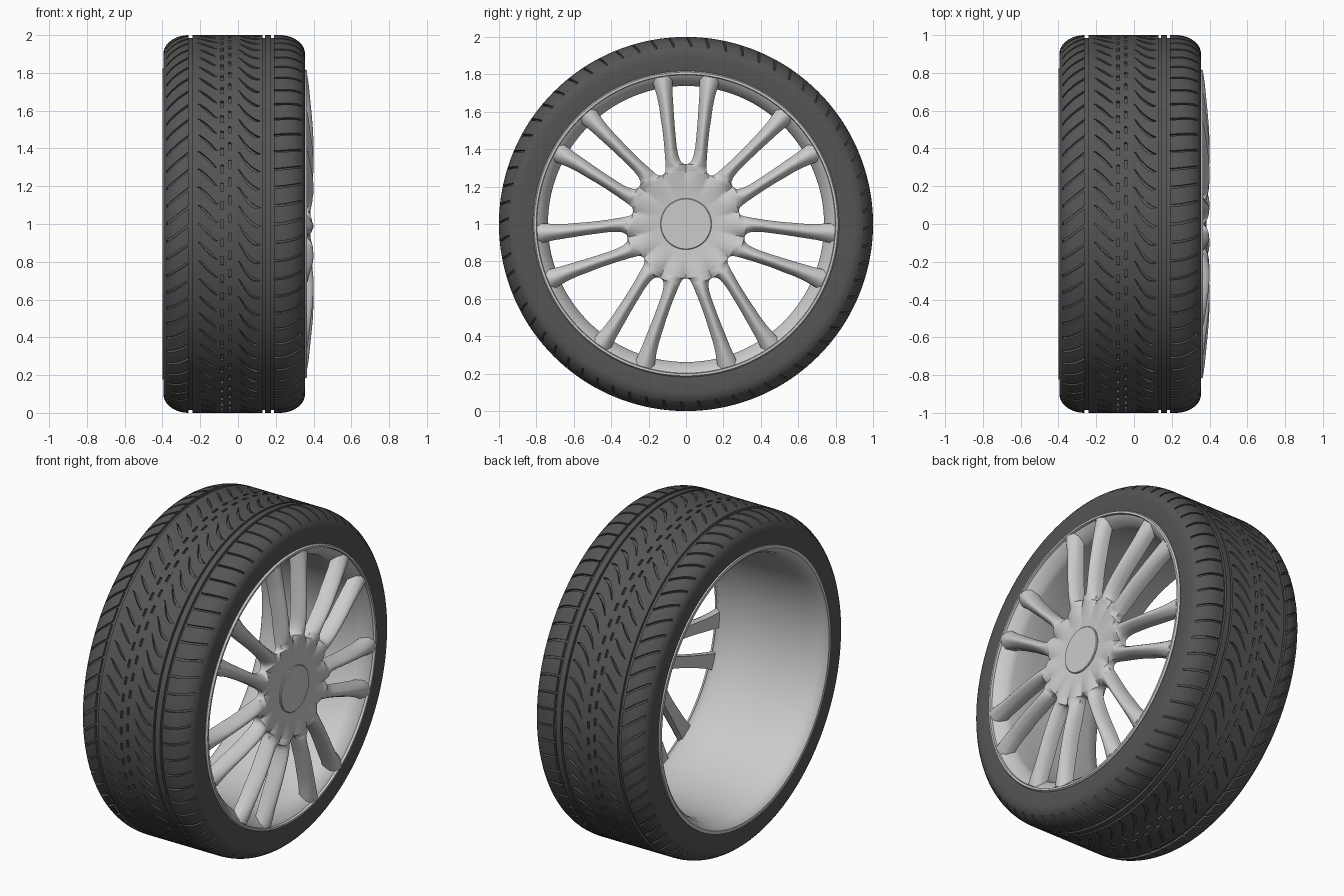
import bpy, bmesh, math
from math import sin, cos, pi, sqrt, radians

if "Cube" in bpy.data.objects:
    bpy.data.objects.remove(bpy.data.objects["Cube"])

rubber = bpy.data.materials.new("dark_rubber")
rubber.diffuse_color = (0.09, 0.09, 0.09, 1)
rubber.use_nodes = True
rubber.node_tree.nodes["Principled BSDF"].inputs["Base Color"].default_value = rubber.diffuse_color


def polar(x, r, a):
    """Point on the wheel: axle along x at z = 1, angle 0 faces the front."""
    return (x, -r * cos(a), 1 + r * sin(a))


def finish(name, bm, mat=None, angle=35, recalc=True):
    bmesh.ops.remove_doubles(bm, verts=bm.verts, dist=1e-5)
    if recalc:
        bmesh.ops.recalc_face_normals(bm, faces=bm.faces)
    me = bpy.data.meshes.new(name)
    bm.to_mesh(me)
    bm.free()
    ob = bpy.data.objects.new(name, me)
    bpy.context.collection.objects.link(ob)
    if mat:
        me.materials.append(mat)
    bpy.ops.object.select_all(action='DESELECT')
    ob.select_set(True)
    bpy.context.view_layer.objects.active = ob
    bpy.ops.object.shade_smooth_by_angle(angle=radians(angle))
    return ob


def revolve(name, profile, n=160, mat=None, angle=35):
    """Spin a closed (x, r) profile around the axle."""
    bm = bmesh.new()
    rings = [[bm.verts.new(polar(x, r, 2 * pi * k / n)) for x, r in profile] for k in range(n)]
    m = len(profile)
    for k in range(n):
        a, b = rings[k], rings[(k + 1) % n]
        for i in range(m):
            j = (i + 1) % m
            bm.faces.new((a[i], a[j], b[j], b[i]))
    return finish(name, bm, mat, angle)


def lerp_table(table, r):
    for (r0, v0), (r1, v1) in zip(table, table[1:]):
        if r <= r1:
            return v0 + (v1 - v0) * max(0, r - r0) / (r1 - r0)
    return table[-1][1]


# Tyre body: rounded shoulders, sunk below the tread blocks
MID, DEPTH, EDGE = -0.02, 0.015, 0.358


def tyre_radius(x):
    u = min(1, max(0, (abs(x - MID) - 0.24) / 0.135))
    return 1 - 0.1 * (1 - sqrt(1 - u * u))


half = [EDGE, 0.363, 0.369, 0.373, 0.375]
prof = [(-0.385, 0.80), (-0.392, 0.83)]
prof += [(MID - d, tyre_radius(MID - d)) for d in reversed(half)]
for k in range(33):
    x = MID - 0.352 * cos(pi * k / 32)
    prof.append((x, tyre_radius(x) - DEPTH))
prof += [(MID + d, tyre_radius(MID + d)) for d in half]
prof += [(0.353, 0.83), (0.348, 0.80)]
revolve("tyre_body", prof, 192, rubber)

# Tread: rings of raised blocks separated by slanted slots
N = 64


def tread_band(bm, x0, x1, gap, shift, slot=None, nx=12, na=4):
    s0, s1 = slot or (x0, x1)
    core = [x0 + (x1 - x0) * i / nx for i in range(nx + 1)]
    xs = [x0] + core + [x1]
    step = 2 * pi / N

    def s_of(x):
        return min(1, max(0, (x - s0) / (s1 - s0)))

    def width(x):
        return gap * sin(pi * s_of(x)) ** 0.6 if slot and 0 < s_of(x) < 1 else (0 if slot else gap)

    for k in range(N):
        grid = []
        for i, x in enumerate(xs):
            row = []
            for j in range(na + 3):
                t = min(na, max(0, j - 1)) / na
                w = width(x)
                a = k * step + shift(s_of(x)) + w / 2 + t * (step - w)
                low = i in (0, nx + 2) or j in (0, na + 2)
                row.append(bm.verts.new(polar(x, tyre_radius(x) - (DEPTH if low else 0), a)))
            grid.append(row)
        for i in range(nx + 2):
            for j in range(na + 2):
                end_i, end_j = i in (0, nx + 1), j in (0, na + 1)
                if end_i and end_j:
                    continue
                if end_j and width(xs[i]) < 1e-4 and width(xs[i + 1]) < 1e-4:
                    continue
                bm.faces.new((grid[i][j], grid[i + 1][j], grid[i + 1][j + 1], grid[i][j + 1]))
    loose = [v for v in bm.verts if not v.link_faces]
    bmesh.ops.delete(bm, geom=loose, context='VERTS')


bm = bmesh.new()
tread_band(bm, MID - EDGE, -0.262, 0.015, lambda s: 0.09 * s)                     # inner shoulder
tread_band(bm, -0.24, -0.092, 0.020, lambda s: -0.09 * s, (-0.205, -0.115))       # inner rib
tread_band(bm, -0.092, -0.078, 0.045, lambda s: 0, nx=1)                          # dashed grooves
tread_band(bm, -0.078, -0.05, 0, lambda s: 0, (-0.07, -0.06), nx=1)
tread_band(bm, -0.05, -0.036, 0.045, lambda s: 0.03, nx=1)
tread_band(bm, -0.036, 0.13, 0.022, lambda s: -0.11 * (1 - (1 - s) ** 2), (0.005, 0.115), nx=15)
tread_band(bm, 0.142, 0.175, 0, lambda s: 0, (0.15, 0.16), nx=1)                  # thin rib
tread_band(bm, 0.19, MID + EDGE, 0.012, lambda s: 0.03 * s * s)                   # outer shoulder
finish("tyre_tread", bm, rubber, 35, recalc=False)

# Rim barrel, open at the back
revolve("rim_barrel", [
    (-0.40, 0.822), (-0.40, 0.803), (-0.39, 0.79), (-0.36, 0.772), (-0.30, 0.758), (-0.1, 0.75),
    (0.15, 0.742), (0.27, 0.738), (0.30, 0.745), (0.345, 0.785), (0.352, 0.797), (0.365, 0.80),
    (0.365, 0.812), (0.355, 0.818), (0.33, 0.805), (-0.36, 0.805), (-0.385, 0.822)])

# Wheel face: seven mirrored pairs of spokes that merge into the hub
rows = [.12, .16, .2, .23, .26, .28, .29, .2925, .297, .305, .32, .3225, .328, .337, .352,
        .375, .41, .46, .52, .58, .64, .70, .75, .78, .797]
PITCH = 180 / 7
inner_edge = [(.32, 0), (.3225, 2.2), (.328, 3.6), (.337, 4.8), (.352, 5.8), (.375, 6.5),
              (.41, 6.9), (.52, 6.6), (.64, 6.1), (.70, 5.9), (.797, 5.3)]
outer_edge = [(.29, PITCH), (.2925, 23.6), (.297, 22.4), (.305, 21.2), (.32, 20), (.352, 18.3),
              (.41, 16.2), (.46, 15), (.52, 14), (.64, 12.9), (.70, 12.8), (.797, 13.3)]
crown = [(.12, .374), (.16, .376), (.2, .381), (.25, .389), (.3, .395), (.36, .399), (.41, .40),
         (.46, .399), (.52, .396), (.58, .391), (.64, .385), (.70, .379), (.75, .374), (.797, .367)]
drop = [(.16, 0), (.2, .003), (.24, .009), (.29, .022), (.33, .036), (.41, .046), (.6, .046), (.797, .036)]
ACROSS = 10

bm = bmesh.new()
for pair in range(7):
    base = pi / 2 + pair * 2 * pi / 7
    for side in (-1, 1):
        front, back = [], []
        for r in rows:
            a0, a1 = lerp_table(inner_edge, r), lerp_table(outer_edge, r)
            top, fall = lerp_table(crown, r), lerp_table(drop, r)
            f, b = [], []
            for j in range(ACROSS + 1):
                t = j / ACROSS
                a = base + side * radians(a0 + (a1 - a0) * t)
                f.append(bm.verts.new(polar(top - fall * (2 * t - 1) ** 2, r, a)))
                b.append(bm.verts.new(polar(top - fall - 0.04, r, a)))
            front.append(f)
            back.append(b)
        for i in range(len(rows) - 1):
            for g in (front, back):
                for j in range(ACROSS):
                    bm.faces.new((g[i][j], g[i][j + 1], g[i + 1][j + 1], g[i + 1][j]))
            # window walls start where the spokes separate
            for j, start in ((0, .32), (ACROSS, .29)):
                if rows[i] >= start - 1e-6:
                    bm.faces.new((front[i][j], front[i + 1][j], back[i + 1][j], back[i][j]))
        for i in (0, len(rows) - 1):
            for j in range(ACROSS):
                bm.faces.new((front[i][j], front[i][j + 1], back[i][j + 1], back[i][j]))
finish("spokes", bm, None, 40)

# Centre cap
bm = bmesh.new()
loops = []
for x, r in [(0.325, 0.137), (0.380, 0.137), (0.384, 0.133)]:
    loops.append([bm.verts.new(polar(x, r, 2 * pi * k / 64)) for k in range(64)])
for a, b in zip(loops, loops[1:]):
    for k in range(64):
        bm.faces.new((a[k], a[(k + 1) % 64], b[(k + 1) % 64], b[k]))
bm.faces.new(loops[0])
bm.faces.new(loops[-1])
finish("centre_cap", bm, None, 30)
